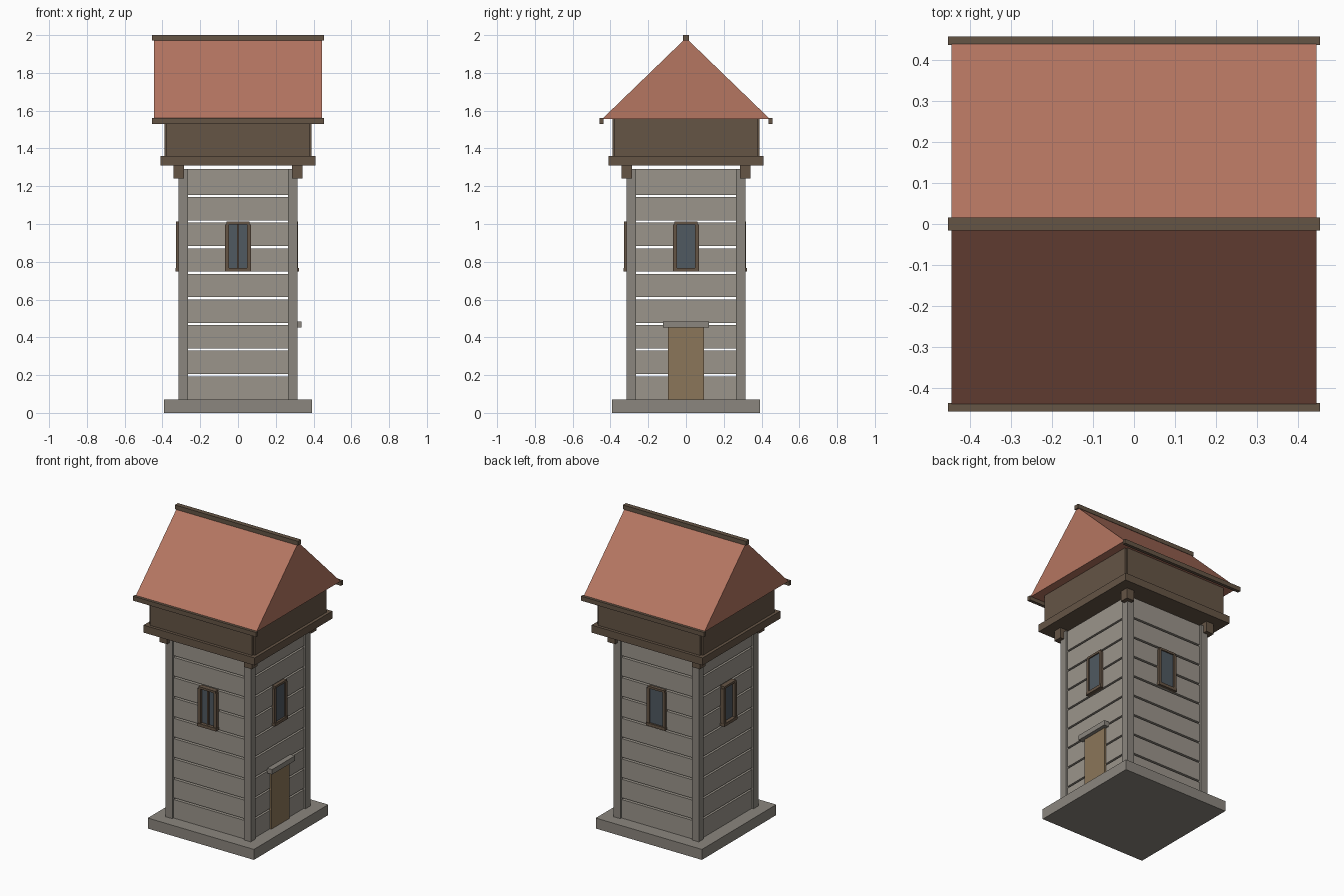
import bpy
from math import pi
from mathutils import Matrix

if "Cube" in bpy.data.objects:
    bpy.data.objects.remove(bpy.data.objects["Cube"])


def material(name, rgb):
    m = bpy.data.materials.new(name)
    m.diffuse_color = (*rgb, 1)
    m.use_nodes = True
    m.node_tree.nodes["Principled BSDF"].inputs["Base Color"].default_value = m.diffuse_color
    return m


STONE = material("stone", (0.33, 0.30, 0.26))
POST = material("dark_stone", (0.26, 0.24, 0.21))
WOOD = material("dark_wood", (0.13, 0.09, 0.06))
DOOR = material("door_wood", (0.26, 0.18, 0.10))
TILE = material("roof_tile", (0.46, 0.18, 0.12))
GLASS = material("window_glass", (0.08, 0.10, 0.12))


def mesh_object(name, verts, faces, mat, turn=0):
    me = bpy.data.meshes.new(name)
    me.from_pydata(verts, [], faces)
    me.transform(Matrix.Rotation(turn, 4, 'Z'))
    me.materials.append(mat)
    ob = bpy.data.objects.new(name, me)
    bpy.context.collection.objects.link(ob)
    return ob


def box(name, x, y, z, mat, turn=0):
    """Box from (min, max) ranges, turned about the tower axis."""
    verts = [(a, b, c) for a in x for b in y for c in z]
    faces = [(0, 1, 3, 2), (4, 6, 7, 5), (0, 4, 5, 1),
             (2, 3, 7, 6), (0, 2, 6, 4), (1, 5, 7, 3)]
    return mesh_object(name, verts, faces, mat, turn)


def square(name, half, z, mat):
    return box(name, (-half, half), (-half, half), z, mat)


# Foundation and stone courses with open joints
square("foundation", 0.392, (0, 0.07), POST)
COURSES, STEP, GAP = 9, 0.1356, 0.012
for i in range(COURSES):
    z0 = 0.07 + i * STEP
    top = z0 + STEP - (GAP if i < COURSES - 1 else 0)
    square("stone_course", 0.302, (z0, top), STONE)

# Corner posts, brackets and upper wall panels, one per side
for k in range(4):
    t = k * pi / 2
    box("corner_post", (0.264, 0.315), (-0.315, -0.264), (0.07, 1.29), POST, t)
    box("corner_bracket", (0.285, 0.342), (-0.342, -0.285), (1.24, 1.31), WOOD, t)
    box("upper_wall", (-0.378, 0.378), (-0.39, -0.366), (1.36, 1.556), WOOD, t)

square("gallery_floor", 0.41, (1.31, 1.36), WOOD)

# Windows: front, right, back, left
for side, k, out in (("front", 0, 0.328), ("right", 1, 0.318),
                     ("back", 2, 0.318), ("left", 3, 0.328)):
    t = k * pi / 2
    deep = (-out, -0.295)
    box(side + "_window_glass", (-0.05, 0.05), (-0.31, -0.295), (0.765, 1.0), GLASS, t)
    for s in (-1, 1):
        xs = sorted((s * 0.048, s * 0.069))
        box(side + "_window_jamb", xs, deep, (0.765, 0.998), WOOD, t)
    box(side + "_window_head", (-0.062, 0.062), deep, (0.998, 1.012), WOOD, t)
    box(side + "_window_sill", (-0.07, 0.07), (-out - 0.004, -0.295), (0.748, 0.768), WOOD, t)
    if side == "front":
        box("front_window_mullion", (-0.006, 0.006), (-0.32, -0.295), (0.765, 1.0), WOOD, t)

# Door and lintel on the right side
box("door", (0.295, 0.313), (-0.094, 0.094), (0.07, 0.455), DOOR)
box("door_lintel", (0.295, 0.337), (-0.122, 0.122), (0.452, 0.485), POST)

# Gabled roof with eave boards and ridge cap
L, W, Z0, Z1 = 0.446, 0.445, 1.555, 1.985
mesh_object("gable_roof",
            [(x, y, z) for x in (-L, L) for y, z in ((-W, Z0), (W, Z0), (0, Z1))],
            [(0, 2, 1), (3, 4, 5), (0, 1, 4, 3), (1, 2, 5, 4), (2, 0, 3, 5)], TILE)
for s in (-1, 1):
    box("eave_board", (-0.455, 0.455), sorted((s * 0.437, s * 0.458)), (1.53, 1.56), WOOD)
box("ridge_cap", (-0.455, 0.455), (-0.016, 0.016), (1.972, 2.0), WOOD)
